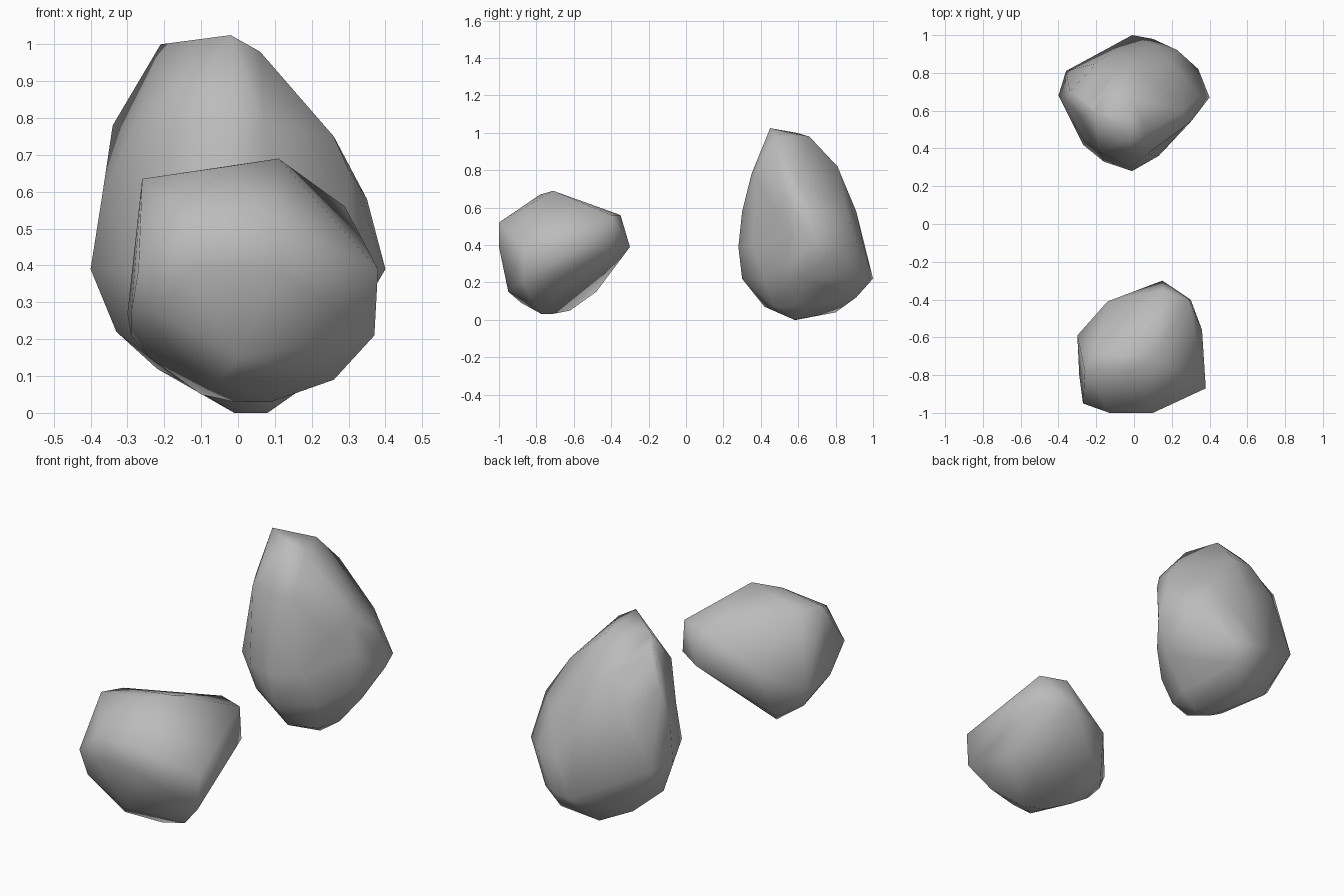
import bpy
import bmesh
from mathutils import Vector

# Remove the default cube only
default_cube = bpy.data.objects.get("Cube")
if default_cube:
    bpy.data.objects.remove(default_cube, do_unlink=True)

# One stone grey for both boulders
stone = bpy.data.materials.new("stone_grey")
stone.use_nodes = True
grey = (0.5, 0.5, 0.5, 1.0)
stone.diffuse_color = grey
stone.node_tree.nodes["Principled BSDF"].inputs["Base Color"].default_value = grey


def make_boulder(name, sections, bulge):
    """Skin horizontal sections (height, corner positions), given in hundredths.

    The corners are first pulled towards a ball of the same centre, so that the
    hull picks up slightly hollow corners too, and are then moved back.
    """
    corners = [Vector((x, y, height)) / 100
               for height, outline in sections for x, y in outline]
    low = Vector([min(c[axis] for c in corners) for axis in range(3)])
    high = Vector([max(c[axis] for c in corners) for axis in range(3)])
    centre, half = (low + high) / 2, (high - low) / 2

    bm = bmesh.new()
    original_position = {}
    for corner in corners:
        offset = corner - centre
        offset = Vector([offset[axis] / half[axis] for axis in range(3)])
        vert = bm.verts.new(offset * offset.length ** -bulge)
        original_position[vert] = corner
    bmesh.ops.convex_hull(bm, input=list(bm.verts))
    loose = [vert for vert in bm.verts if not vert.link_faces]
    for vert in bm.verts:
        vert.co = original_position[vert]
    bmesh.ops.delete(bm, geom=loose, context="VERTS")
    bmesh.ops.recalc_face_normals(bm, faces=list(bm.faces))
    for face in bm.faces:
        face.smooth = True

    mesh = bpy.data.meshes.new(name)
    bm.to_mesh(mesh)
    bm.free()
    mesh.materials.append(stone)
    boulder = bpy.data.objects.new(name, mesh)
    bpy.context.collection.objects.link(boulder)
    return boulder


# Squat boulder at the front, wide rim and undercut back
make_boulder("front_boulder", [
    (69, [(11, -71)]),
    (67, [(-2, -78)]),
    (63.5, [(-26, -78), (-20, -68)]),
    (56, [(29, -40), (15, -35)]),
    (52, [(10, -100), (-13, -100)]),
    (39, [(38, -87), (36, -56), (30, -40), (15, -30), (-14, -41),
          (-27, -95), (-13, -100), (10, -100)]),
    (27, [(-30, -59), (-29, -80), (-22, -95)]),
    (21, [(37, -87), (28, -64), (-29, -62)]),
    (15, [(0, -95), (-18, -48), (-24, -65)]),
    (9, [(26, -82), (-5, -88)]),
    (5, [(-10, -62)]),
    (3, [(9, -77), (-1, -72)]),
], 0)

# Tall boulder at the back, tapering to an offset crown
make_boulder("back_boulder", [
    (102.5, [(-2, 45)]),
    (100, [(-21, 59), (-2, 56), (-10, 58)]),
    (98, [(6, 48), (0, 66)]),
    (91, [(-23, 64)]),
    (82, [(-10, 80), (3, 81)]),
    (78, [(-34, 70), (-1, 35), (-18, 38), (7, 37), (-20, 77)]),
    (75, [(26, 60), (26, 51), (16, 50), (-29, 57)]),
    (66, [(30, 54), (-20, 85)]),
    (58, [(35, 68), (20, 86), (1, 91), (-25, 82), (-37, 66),
          (-25, 44), (-2, 30), (20, 48)]),
    (55, [(30, 62)]),
    (47, [(30, 55)]),
    (39, [(40, 67), (34, 82), (10, 95), (23, 92), (-36, 81), (-40, 68),
          (-27, 42), (-16, 33), (-1, 28), (13, 36)]),
    (30, [(30, 54)]),
    (22, [(-1, 100), (10, 98), (17, 94), (30, 62), (-33, 66),
          (-18, 41), (0, 30), (17, 42)]),
    (12, [(10, 91), (-22, 76)]),
    (7, [(18, 60), (14, 47), (-12, 55), (0, 42)]),
    (4, [(-5, 80)]),
    (0, [(8, 58), (-1, 59)]),
], 0.6)
